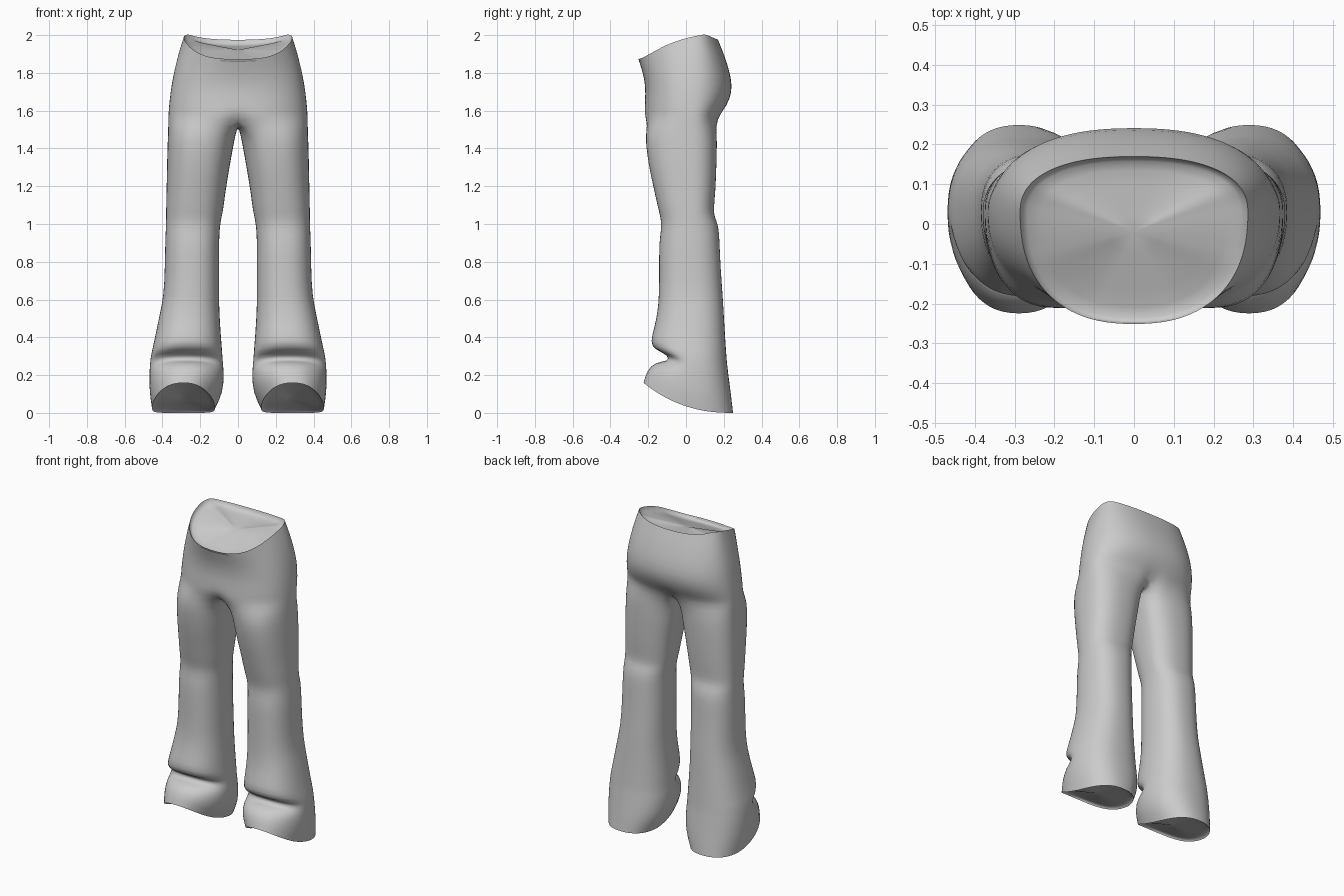
import bpy, bmesh
from math import sin, cos, pi, radians

if "Cube" in bpy.data.objects:
    bpy.data.objects.remove(bpy.data.objects["Cube"])

N, M = 32, 24          # leg ring sides, outer arc segments shared with the hips
YC = 0.03

def sup(v, n):
    return (1 if v >= 0 else -1) * abs(v) ** (2 / n)

def lerp_table(tab, v):
    for (a, za), (b, zb) in zip(tab, tab[1:]):
        if v <= b:
            return za + (zb - za) * (v - a) / (b - a)
    return tab[-1][1]

def section(angle, xm, xr, yf, yb, n):
    c, s = sup(cos(angle), n), sup(sin(angle), n)
    return xm + xr * c, YC + s * ((yb - YC) if s > 0 else (YC - yf))

RIM = [(-.26, 1.87), (-.23, 1.88), (-.1, 1.95), (0, 1.985), (.1, 2.005), (.17, 1.975)]

# hips: mid height, share of waist slope, half width, front y, back y
HIPS = [(1.97, 1, .287, -.252, .17), (1.90, .8, .311, -.236, .199),
        (1.82, .5, .334, -.222, .227), (1.73, .2, .353, -.215, .247),
        (1.66, 0, .362, -.217, .233), (1.60, 0, .368, -.221, .198)]
SPLIT = (1.56, 0, .369, -.221, .172)

# legs: front z, back z, inner x, outer x, front y, back y
LEGS = [(1.48, 1.48, .012, .371, -.217, .164), (1.38, 1.38, .03, .375, -.209, .164),
        (1.27, 1.27, .05, .377, -.19, .16), (1.17, 1.17, .066, .379, -.167, .156),
        (1.09, 1.08, .077, .381, -.15, .147), (1.03, 1.04, .086, .381, -.134, .15),
        (.98, .99, .096, .382, -.13, .174), (.90, .90, .10, .386, -.144, .178),
        (.76, .76, .10, .388, -.142, .184), (.62, .62, .10, .394, -.144, .195),
        (.54, .53, .098, .413, -.15, .20), (.45, .43, .092, .433, -.168, .206),
        (.375, .34, .085, .452, -.191, .212), (.335, .30, .082, .461, -.168, .215),
        (.305, .26, .08, .465, -.09, .218), (.272, .23, .077, .468, -.095, .222),
        (.27, .18, .074, .470, -.165, .228), (.225, .09, .078, .470, -.208, .24),
        (.16, 0, .122, .456, -.226, .25)]

bm = bmesh.new()
crease = bm.edges.layers.float.new("crease_edge")

def bridge(a, b, closed):
    n = len(a)
    for i in range(n if closed else n - 1):
        j = (i + 1) % n
        bm.faces.new((a[i], b[i], b[j], a[j]))

def sharpen(ring, closed):
    for a, b in zip(ring, ring[1:] + (ring[:1] if closed else [])):
        e = bm.edges.get((a, b))
        e[crease] = 1
        e.smooth = False

def hip_ring(zm, w, xo, yf, yb):
    ring = []
    for i in range(M + 1):
        ang = -pi / 2 + pi * i / M
        x, y = section(ang, 0, xo, yf, yb, 2.35)
        y0 = section(ang, 0, .287, -.252, .17, 2.35)[1]
        if i in (0, M):
            x = 0
        ring.append(bm.verts.new((x, y, zm + w * (lerp_table(RIM, y0) - 1.97))))
    return ring

def leg_ring(zf, zb, xi, xo, yf, yb):
    ring = []
    for i in range(N):
        x, y = section(radians(-135) + 2 * pi * i / N, (xi + xo) / 2, (xo - xi) / 2, yf, yb, 2.35)
        t = max(0, (yb - y) / (yb - yf))
        ring.append(bm.verts.new((x, y, zb + (zf - zb) * t ** 2.4)))
    return ring

def cap(ring, cx, cy, steps, closed):
    """Close an opening with shrinking rings; each step is (scale, height change)."""
    prev, zc = ring, sum(v.co.z for v in ring) / len(ring)
    for s, dz in steps:
        new = [bm.verts.new((cx + (v.co.x - cx) * s, cy + (v.co.y - cy) * s, v.co.z + dz))
               for v in ring]
        bridge(prev, new, closed)
        prev = new
        if s > .9:
            ring0 = new
    # flat-ish floor from the last ring to a centre point
    for s in (.66, .33):
        new = [bm.verts.new((cx + (v.co.x - cx) * s, cy + (v.co.y - cy) * s,
                             zc + dz + (v.co.z - zc) * s)) for v in ring]
        bridge(prev, new, closed)
        prev = new
    mid = bm.verts.new((cx, cy, zc + dz))
    for a, b in zip(prev, prev[1:] + (prev[:1] if closed else [])):
        bm.faces.new((a, mid, b))

# hips and seat
hips = [hip_ring(*h) for h in HIPS]
split = hip_ring(*SPLIT)
for a, b in zip(hips, hips[1:] + [split]):
    bridge(a, b, False)
split[0].co.y *= .9
split[M].co.y *= .85

# crotch seam on the centre plane
y0, y1 = split[M].co.y, split[0].co.y
seam = [bm.verts.new((0, y0 + (y1 - y0) * k / 8, 1.56 - .045 * sin(pi * k / 8) ** .7))
        for k in range(1, N - M)]

# leg with front ankle crease and sloping hem
legs = [split + seam] + [leg_ring(*l) for l in LEGS]
for a, b in zip(legs, legs[1:]):
    bridge(a, b, True)

# recessed closings of the waist and hem
waist, hem = hips[0], legs[-1]
cap(waist, 0, -.02, [(.985, -.03)], False)
cap(hem, .289, .02, [(.97, .015)], True)
sharpen(waist, False)
sharpen(hem, True)

bmesh.ops.recalc_face_normals(bm, faces=bm.faces)
for f in bm.faces:
    f.smooth = True
me = bpy.data.meshes.new("trousers")
bm.to_mesh(me)
bm.free()
trousers = bpy.data.objects.new("trousers", me)
bpy.context.collection.objects.link(trousers)

mir = trousers.modifiers.new("mirror", 'MIRROR')
mir.use_clip = True
mir.merge_threshold = .0005
sub = trousers.modifiers.new("smooth", 'SUBSURF')
sub.levels = sub.render_levels = 1
